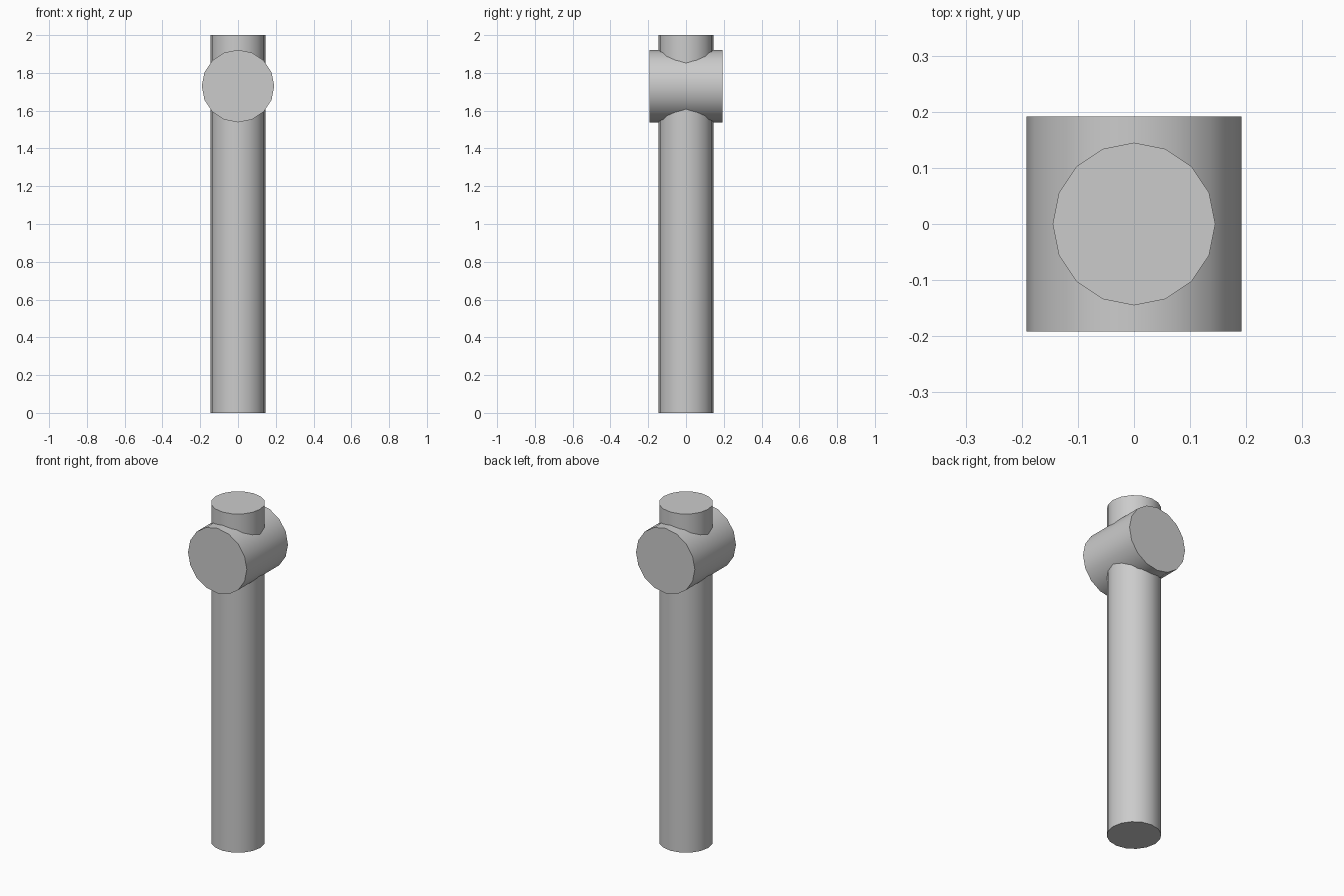
import bpy
from math import radians

cube = bpy.data.objects.get("Cube")
if cube:
    bpy.data.objects.remove(cube, do_unlink=True)

# One plain grey for the whole model
grey = bpy.data.materials.new("light_grey")
colour = (0.6, 0.6, 0.6, 1.0)
grey.use_nodes = True
grey.diffuse_color = colour
for node in grey.node_tree.nodes:
    if node.type == "BSDF_PRINCIPLED":
        node.inputs["Base Color"].default_value = colour


def cylinder(name, radius, length, z, tilt=0):
    bpy.ops.mesh.primitive_cylinder_add(
        vertices=16, radius=radius, depth=length,
        location=(0, 0, z), rotation=(radians(tilt), 0, 0))
    obj = bpy.context.object
    obj.name = name
    obj.data.materials.append(grey)
    bpy.ops.object.shade_smooth_by_angle(angle=radians(30))
    return obj


# Upright handle, passing right through the head
cylinder("handle", radius=0.145, length=2.0, z=1.0)

# Drum-shaped head lying front to back
cylinder("head", radius=0.192, length=0.384, z=1.73, tilt=90)
